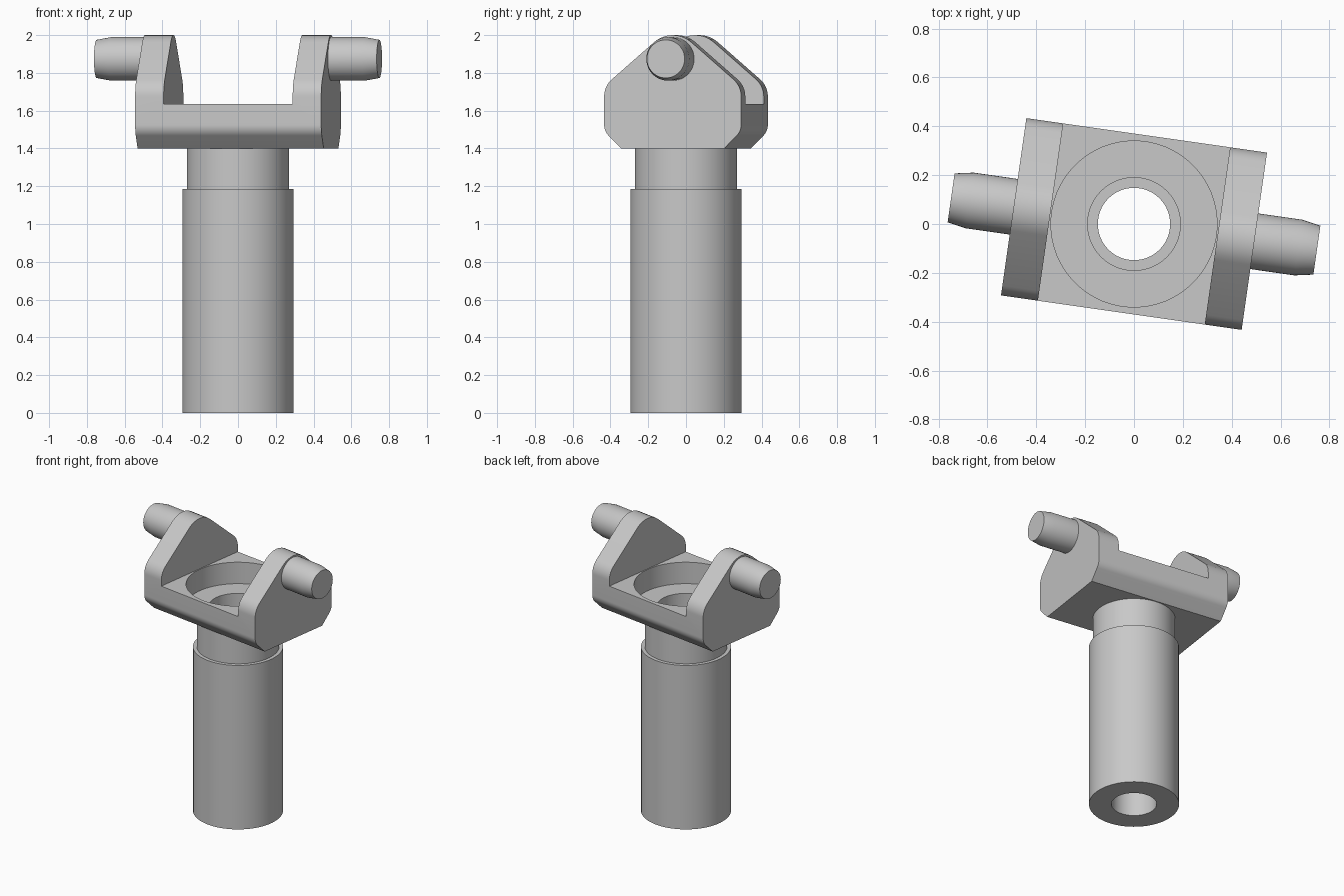
import bpy, bmesh, math
from mathutils import Matrix, Vector

YAW = Matrix.Rotation(math.radians(-8.15), 4, 'Z')
HALF_W, HALF_D = 0.4975, 0.3665
ARM_IN, FLOOR, YOKE_Z = 0.345, 1.635, 1.40
PIN_Z = 1.874

cube = bpy.data.objects.get("Cube")
if cube:
    bpy.data.objects.remove(cube, do_unlink=True)

steel = bpy.data.materials.new("grey_steel")
steel.use_nodes = True
GREY = (0.58, 0.58, 0.58, 1)
steel.diffuse_color = GREY
steel.node_tree.nodes["Principled BSDF"].inputs["Base Color"].default_value = GREY


def make(name, bm, matrix=Matrix()):
    bmesh.ops.remove_doubles(bm, verts=bm.verts, dist=1e-5)
    bmesh.ops.recalc_face_normals(bm, faces=bm.faces)
    bm.transform(matrix)
    mesh = bpy.data.meshes.new(name)
    bm.to_mesh(mesh)
    bm.free()
    mesh.materials.append(steel)
    obj = bpy.data.objects.new(name, mesh)
    bpy.context.collection.objects.link(obj)
    return obj


def smooth(obj):
    bpy.ops.object.select_all(action='DESELECT')
    obj.select_set(True)
    bpy.context.view_layer.objects.active = obj
    bpy.ops.object.shade_smooth_by_angle(angle=math.radians(22))


def lathe(name, profile, matrix=Matrix(), steps=64):
    """Spin (radius, z) points around z."""
    bm = bmesh.new()
    vs = [bm.verts.new((r, 0, z)) for r, z in profile]
    edges = [bm.edges.new(pair) for pair in zip(vs, vs[1:])]
    bmesh.ops.spin(bm, geom=vs + edges, axis=(0, 0, 1), cent=(0, 0, 0),
                   angle=math.tau, steps=steps, use_merge=True)
    return make(name, bm, matrix)


def fillet(corners, steps=8):
    """Round each (y, z, radius) corner of a closed outline."""
    out = []
    for i, (y, z, r) in enumerate(corners):
        p = Vector((y, z))
        if r == 0:
            out.append(p)
            continue
        a = (Vector(corners[i - 1][:2]) - p).normalized()
        b = (Vector(corners[(i + 1) % len(corners)][:2]) - p).normalized()
        half = a.angle(b) / 2
        centre = p + (a + b).normalized() * r / math.sin(half)
        start = (p + a * r / math.tan(half) - centre).normalized()
        end = (p + b * r / math.tan(half) - centre).normalized()
        out += [centre + r * start.slerp(end, k / steps) for k in range(steps + 1)]
    return out


# Shaft with a narrower neck and a stepped through bore
shaft = lathe("shaft", [(0.148, 0), (0.295, 0), (0.295, 1.185), (0.27, 1.185),
                        (0.27, YOKE_Z), (0.19, YOKE_Z), (0.19, 1.185),
                        (0.148, 1.185), (0.148, 0)])
smooth(shaft)

# Yoke outline extruded across the full width
right = [(0.275, YOKE_Z, 0), (HALF_D, 1.4915, 0.08), (HALF_D, 1.73, 0.12)]
left = [(-y, z, r) for y, z, r in reversed(right)]
outline = fillet(right + [(0, 2.049, 0.15)] + left)
bm = bmesh.new()
face = bm.faces.new([bm.verts.new((-HALF_W, p.x, p.y)) for p in outline])
ext = bmesh.ops.extrude_face_region(bm, geom=[face])["geom"]
bmesh.ops.translate(bm, vec=(2 * HALF_W, 0, 0),
                    verts=[v for v in ext if isinstance(v, bmesh.types.BMVert)])
# The extrusion keeps the starting face only when it is capped again
if not face.is_valid:
    bmesh.ops.holes_fill(bm, edges=[e for e in bm.edges if e.is_boundary])
yoke = make("yoke", bm, YAW)

# Cutters: saddle between the arms, round recess and bore
bm = bmesh.new()
bmesh.ops.create_cube(bm, size=1, matrix=Matrix.Translation((0, 0, FLOOR + 0.5))
                      @ Matrix.Diagonal((2 * ARM_IN, 2, 1, 1)))
cutters = [make("saddle_cutter", bm, YAW)]
for name, r, low in (("recess_cutter", 0.34, 1.48), ("bore_cutter", 0.19, 1.3)):
    cutters.append(lathe(name, [(0, low), (r, low), (r, 1.8), (0, 1.8)]))
bpy.context.view_layer.objects.active = yoke
for cutter in cutters:
    cutter.hide_render = True
    mod = yoke.modifiers.new(cutter.name, 'BOOLEAN')
    mod.operation, mod.solver, mod.object = 'DIFFERENCE', 'EXACT', cutter
    bpy.ops.object.modifier_apply(modifier=mod.name)
    bpy.data.objects.remove(cutter, do_unlink=True)
smooth(yoke)

# Tapered trunnion pins on the outer faces of both arms
for name, side in (("left_pin", 1), ("right_pin", -1)):
    place = (YAW @ Matrix.Translation((0, 0, PIN_Z))
             @ Matrix.Rotation(side * math.pi / 2, 4, 'Y'))
    pin = lathe(name, [(0, HALF_W - 0.02), (0.115, HALF_W - 0.02), (0.115, 0.68),
                       (0.101, 0.756), (0, 0.756)], place, 48)
    smooth(pin)
